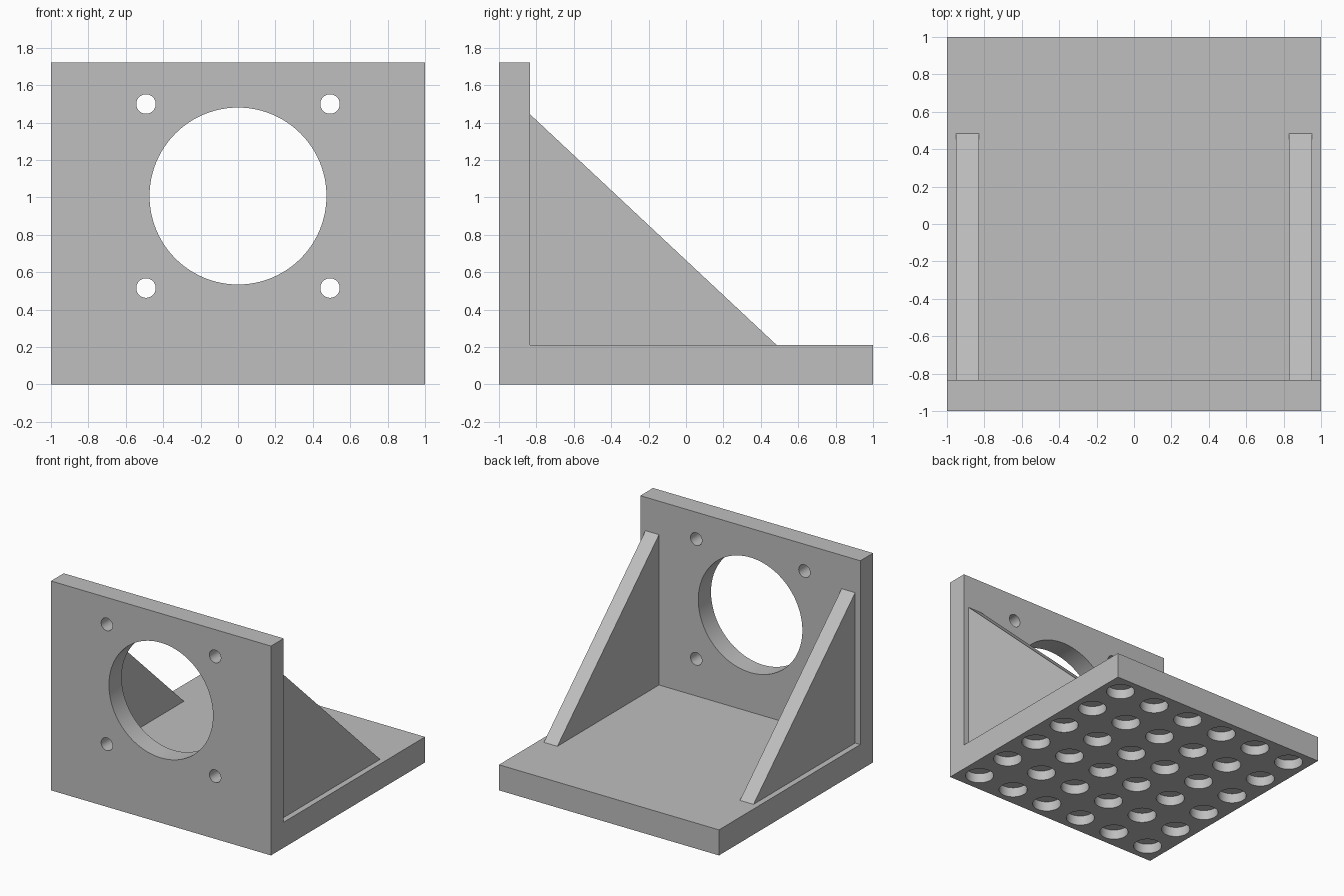
import bpy, bmesh, math
from mathutils import Matrix, Vector

cube = bpy.data.objects.get("Cube")
if cube:
    bpy.data.objects.remove(cube, do_unlink=True)

grey = bpy.data.materials.new("plain grey")
grey.use_nodes = True
colour = (0.52, 0.52, 0.52, 1)
grey.diffuse_color = colour
grey.node_tree.nodes["Principled BSDF"].inputs["Base Color"].default_value = colour


def finish(name, bm):
    bmesh.ops.recalc_face_normals(bm, faces=bm.faces)
    mesh = bpy.data.meshes.new(name)
    bm.to_mesh(mesh)
    bm.free()
    mesh.materials.append(grey)
    obj = bpy.data.objects.new(name, mesh)
    bpy.context.collection.objects.link(obj)
    return obj


def prism(name, profile, x0, x1):
    """Extrude a (y, z) profile from x0 to x1."""
    bm = bmesh.new()
    face = bm.faces.new([bm.verts.new((x0, y, z)) for y, z in profile])
    ext = bmesh.ops.extrude_face_region(bm, geom=[face])
    verts = [v for v in ext["geom"] if isinstance(v, bmesh.types.BMVert)]
    bmesh.ops.translate(bm, verts=verts, vec=(x1 - x0, 0, 0))
    return finish(name, bm)


def drills(name, holes, depth, sides, turn):
    """Cylinders of (centre, radius) joined into one hidden cutter."""
    bm = bmesh.new()
    for centre, radius in holes:
        bmesh.ops.create_cone(bm, cap_ends=True, segments=sides, radius1=radius,
                              radius2=radius, depth=depth,
                              matrix=Matrix.Translation(Vector(centre)) @ turn)
    obj = finish(name, bm)
    obj.hide_render = True
    obj.hide_set(True)
    return obj


def cut(target, cutter):
    mod = target.modifiers.new(cutter.name, 'BOOLEAN')
    mod.operation = 'DIFFERENCE'
    mod.solver = 'EXACT'
    mod.object = cutter
    bpy.context.view_layer.objects.active = target
    bpy.ops.object.modifier_apply(modifier=mod.name)
    bpy.data.objects.remove(cutter, do_unlink=True)


# L-shaped bracket: base plate and upright front plate
back, inner, floor, top = 1, -0.835, 0.21, 1.72
bracket = prism("bracket", [(-1, 0), (back, 0), (back, floor), (inner, floor),
                            (inner, top), (-1, top)], -1, 1)

# Large opening and four bolt holes through the front plate
centre_z, bolt = 1.007, 0.492
holes = [((0, -0.92, centre_z), 0.473)]
holes += [((sx * bolt, -0.92, centre_z + sz * bolt), 0.052)
          for sx in (-1, 1) for sz in (-1, 1)]
cut(bracket, drills("front_holes", holes, 0.5, 96, Matrix.Rotation(math.pi / 2, 4, 'X')))

# Grid of shallow round pockets under the base
rows, reach, pocket = 6, 0.84, 0.08
steps = [reach * (2 * i / (rows - 1) - 1) for i in range(rows)]
pockets = [((x, y, 0), 0.108) for x in steps for y in steps]
cut(bracket, drills("base_pockets", pockets, 2 * pocket, 48, Matrix()))

# Triangular side braces
for name, side in (("left_brace", 1), ("right_brace", -1)):
    prism(name, [(inner, floor), (0.485, floor), (inner, 1.445)],
          side * 0.83, side * 0.953)

# Smooth hole walls, sharp plate edges
bpy.ops.object.select_all(action='DESELECT')
bracket.select_set(True)
bpy.context.view_layer.objects.active = bracket
bpy.ops.object.shade_smooth_by_angle(angle=math.radians(30))
